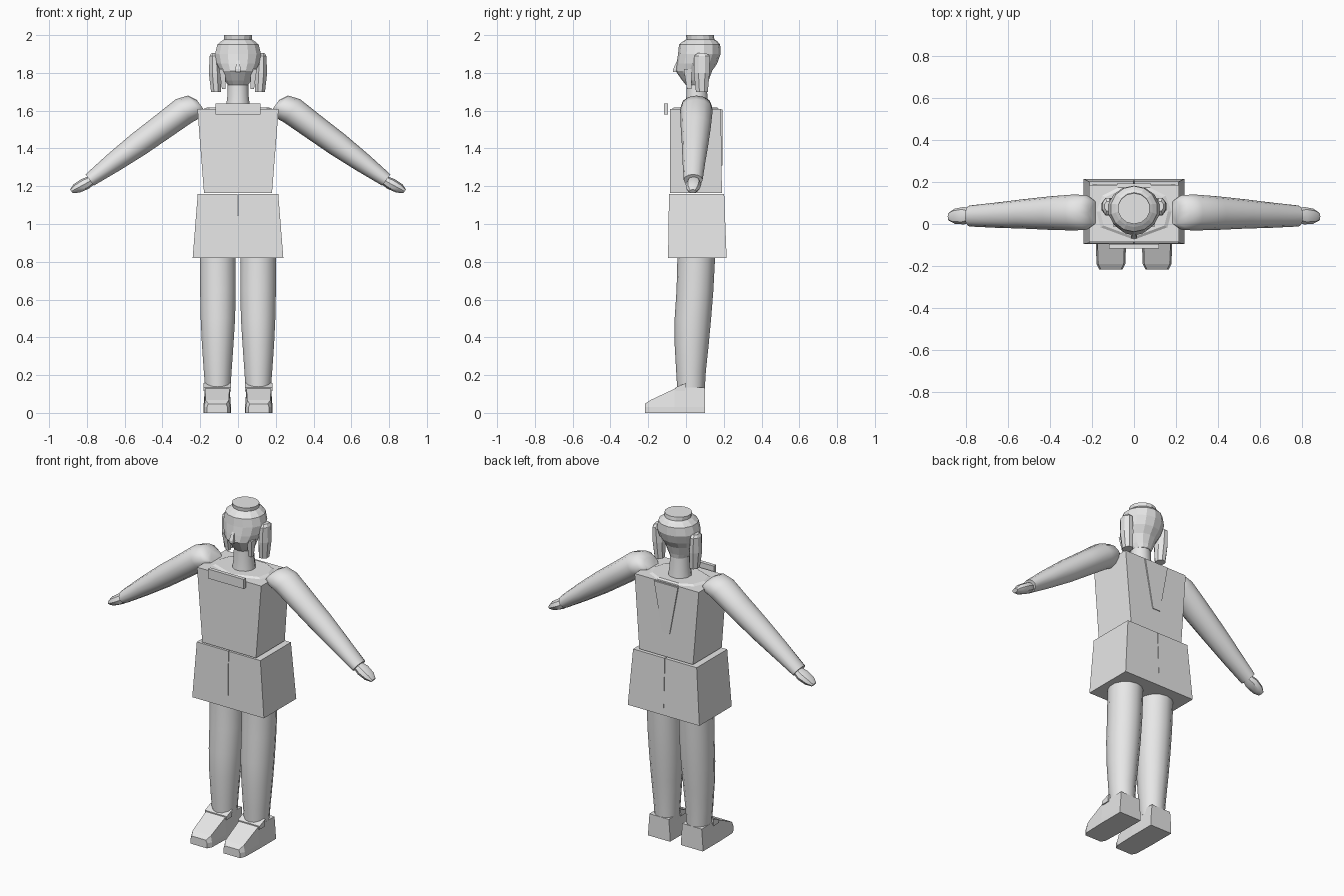
import bpy, bmesh, math
from mathutils import Vector

grey = bpy.data.materials.new("light_grey")
grey.diffuse_color = (0.8, 0.8, 0.8, 1)


def loft(name, rings, smooth=None):
    """Skin a list of equal-length point rings, capped at both ends."""
    bm = bmesh.new()
    vs = [[bm.verts.new(p) for p in r] for r in rings]
    n = len(vs[0])
    for a, b in zip(vs, vs[1:]):
        for i in range(n):
            j = (i + 1) % n
            bm.faces.new((a[i], a[j], b[j], b[i]))
    bm.faces.new(vs[0][::-1])
    bm.faces.new(vs[-1])
    bmesh.ops.recalc_face_normals(bm, faces=bm.faces)
    me = bpy.data.meshes.new(name)
    bm.to_mesh(me)
    bm.free()
    me.materials.append(grey)
    ob = bpy.data.objects.new(name, me)
    bpy.context.collection.objects.link(ob)
    if smooth:
        bpy.ops.object.select_all(action='DESELECT')
        ob.select_set(True)
        bpy.context.view_layer.objects.active = ob
        bpy.ops.object.shade_smooth_by_angle(angle=math.radians(smooth))
    return ob


def mirror(ob):
    m = ob.modifiers.new("mirror", 'MIRROR')
    m.use_mirror_merge = False
    return ob


def rect(z, x0, x1, y0, y1):
    return [(x0, y0, z), (x1, y0, z), (x1, y1, z), (x0, y1, z)]


def oval(z, x0, x1, y0, y1, n=12):
    cx, cy, rx, ry = (x0 + x1) / 2, (y0 + y1) / 2, (x1 - x0) / 2, (y1 - y0) / 2
    return [(cx + rx * math.cos(t), cy + ry * math.sin(t), z)
            for t in (2 * math.pi * (i + 0.5) / n for i in range(n))]


def limb_ring(x, y, z, r, ry, n=12):
    """Ring square to the sloping arm axis."""
    up = Vector((0.59, 0, 0.807))
    return [Vector((x, y, z)) + up * r * math.cos(t) + Vector((0, ry * math.sin(t), 0))
            for t in (2 * math.pi * i / n for i in range(n))]


# Torso, shoulder yoke, back panel and collar
loft("torso", [rect(1.165, -0.18, 0.18, -0.085, 0.19), rect(1.61, -0.215, 0.215, -0.085, 0.185)])
yoke = [(0, -0.083), (0.17, -0.02), (0.19, 0.06), (0.16, 0.14), (0.08, 0.18),
        (-0.08, 0.18), (-0.16, 0.14), (-0.19, 0.06), (-0.17, -0.02)]
loft("shoulder_yoke", [[(x, y, 1.605) for x, y in yoke],
                       [(x * 0.85, 0.06 + (y - 0.06) * 0.85, 1.618) for x, y in yoke]])
loft("back_panel", [[(x, y, z) for x, z in ((-0.025, 1.31), (0.025, 1.31), (0.08, 1.605), (-0.08, 1.605))]
                    for y in (0.184, 0.193)])
loft("collar", [rect(1.58, -0.12, 0.12, -0.117, -0.095), rect(1.637, -0.12, 0.12, -0.117, -0.095)])

# Skirt halves, slightly parted along the centre seam
mirror(loft("skirt", [rect(0.82, 0, 0.24, -0.095, 0.215), rect(1.16, 0.002, 0.213, -0.09, 0.202)]))

# Neck and head
loft("neck", [oval(1.6, -0.068, 0.068, -0.01, 0.125), oval(1.68, -0.058, 0.058, 0, 0.115),
              oval(1.77, -0.055, 0.055, 0, 0.11)], 50)
profile = [(1.735, 0.055, 0.00, 0.115), (1.76, 0.072, -0.02, 0.12), (1.81, 0.095, -0.055, 0.138),
           (1.85, 0.115, -0.05, 0.165), (1.90, 0.125, -0.042, 0.183), (1.95, 0.112, -0.037, 0.181),
           (1.968, 0.09, -0.015, 0.165), (1.978, 0.075, 0.003, 0.15), (2.0, 0.077, 0.0, 0.147)]
loft("head", [oval(z, -r, r, a, b, 14) for z, r, a, b in profile])
loft("nose", [rect(1.805, -0.014, 0.014, -0.068, -0.03), rect(1.82, -0.014, 0.014, -0.068, -0.03),
              rect(1.87, -0.006, 0.006, -0.045, -0.03)])

# Hair at each side of the face
mirror(loft("side_hair", [oval(1.70, 0.088, 0.145, 0.05, 0.118, 8), oval(1.80, 0.088, 0.157, 0.038, 0.128, 8),
                          oval(1.89, 0.1, 0.152, 0.04, 0.128, 8), oval(1.905, 0.105, 0.142, 0.06, 0.11, 8)]))
mirror(loft("hair_strand", [rect(1.715, 0.066, 0.085, 0.005, 0.028), rect(1.82, 0.068, 0.1, -0.012, 0.03)]))

# Arms and hands
arm = [(0.195, 0.055, 1.625, 0.04, 0.06), (0.225, 0.055, 1.625, 0.068, 0.082),
       (0.285, 0.055, 1.6, 0.075, 0.086), (0.40, 0.052, 1.515, 0.07, 0.08),
       (0.53, 0.048, 1.42, 0.065, 0.07), (0.66, 0.042, 1.325, 0.053, 0.06),
       (0.785, 0.038, 1.233, 0.037, 0.05)]
mirror(loft("arm", [limb_ring(*p) for p in arm], 50))
hand = [(0.775, 0.04, 1.232, 0.026, 0.03), (0.81, 0.04, 1.212, 0.032, 0.042),
        (0.855, 0.037, 1.188, 0.027, 0.036), (0.882, 0.035, 1.173, 0.012, 0.02)]
mirror(loft("hand", [limb_ring(*p, 8) for p in hand], 40))

# Legs
leg = [(0.10, 0.04, 0.173, -0.045, 0.098), (0.22, 0.032, 0.183, -0.052, 0.105),
       (0.36, 0.022, 0.193, -0.06, 0.12), (0.50, 0.013, 0.2, -0.06, 0.133),
       (0.65, 0.01, 0.203, -0.05, 0.145), (0.84, 0.01, 0.205, -0.045, 0.155)]
mirror(loft("leg", [oval(*p, 14) for p in leg], 50))


# Shoes: lengthwise sections with a wide sole and a narrower upper
def shoe_section(y, inset, sole, top):
    a, b = 0.037 + inset, 0.183 - inset
    return [(a, y, 0), (b, y, 0), (b, y, sole), (b - 0.008, y, top), (a + 0.008, y, top), (a, y, sole)]


mirror(loft("shoe", [shoe_section(*s) for s in
                     ((-0.218, 0.018, 0.03, 0.048), (-0.19, 0.004, 0.03, 0.067),
                      (-0.06, 0, 0.03, 0.128), (0.0, 0, 0.03, 0.135), (0.1, 0, 0.03, 0.133))]))
mirror(loft("shoe_tongue", [rect(0.115, 0.037, 0.183, -0.055, -0.005),
                            [(0.037, -0.055, 0.135), (0.183, -0.055, 0.135),
                             (0.183, 0.0, 0.158), (0.037, 0.0, 0.158)]]))
